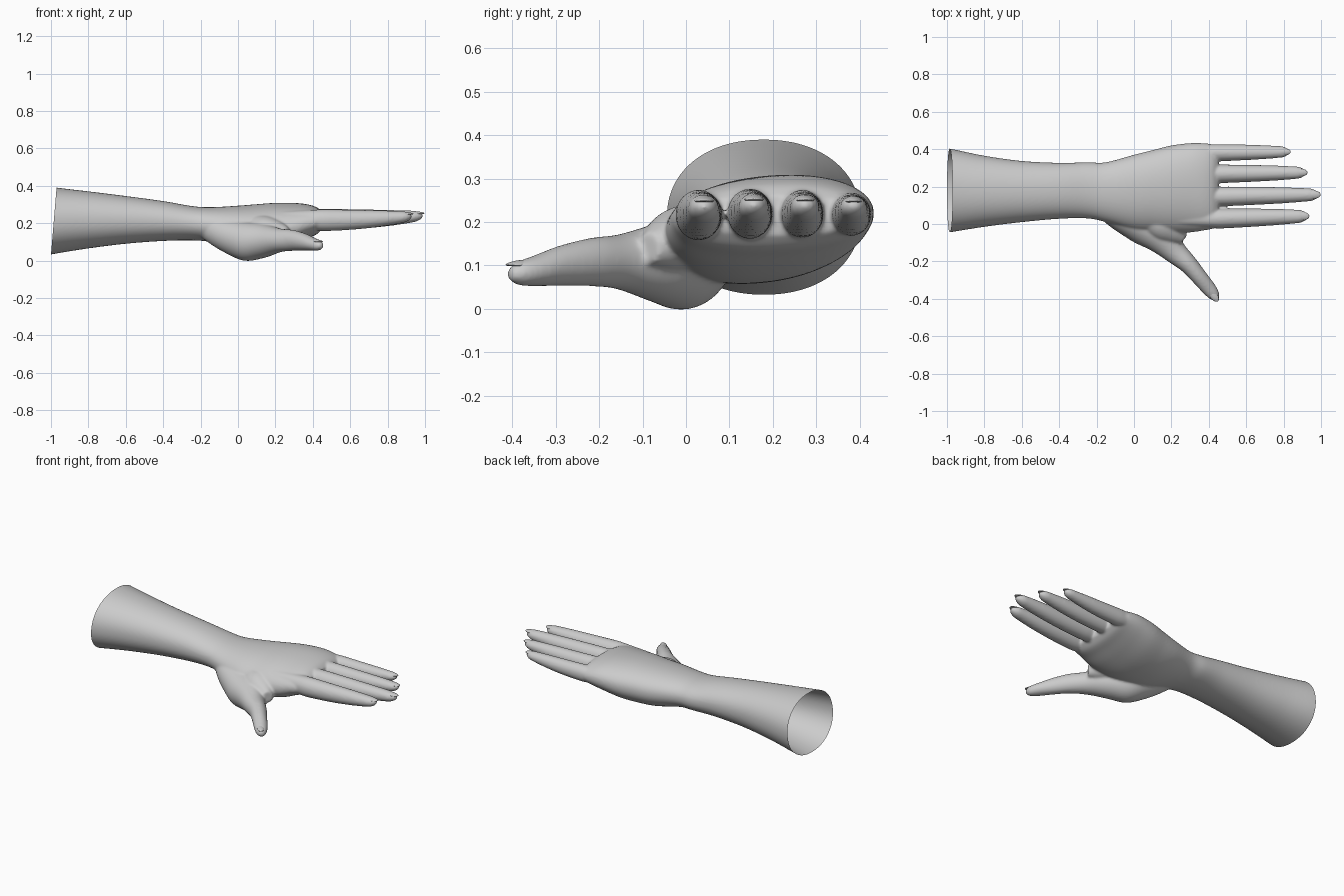
import bpy, bmesh, math
from mathutils import Vector

if "Cube" in bpy.data.objects:
    bpy.data.objects.remove(bpy.data.objects["Cube"])

skin = bpy.data.materials.new("plain grey")
skin.diffuse_color = (0.6, 0.6, 0.6, 1)
skin.use_nodes = True
skin.node_tree.nodes["Principled BSDF"].inputs["Base Color"].default_value = skin.diffuse_color


def spline(rows, steps=6):
    """Catmull-Rom interpolation of table rows."""
    out = []
    for i in range(len(rows) - 1):
        a, b = rows[max(i - 1, 0)], rows[i]
        c, d = rows[i + 1], rows[min(i + 2, len(rows) - 1)]
        for k in range(steps):
            t = k / steps
            out.append([0.5 * (2 * q + (r - p) * t + (2 * p - 5 * q + 4 * r - s) * t * t
                               + (3 * q - p - 3 * r + s) * t ** 3)
                        for p, q, r, s in zip(a, b, c, d)])
    return out + [list(rows[-1])]


def loft(bm, rows, straight=False, power=2.0, n=40):
    """Closed tube; row = x, y, z, side radius, up radius, tilt."""
    rings = []
    for i, (x, y, z, rs, ru, tilt) in enumerate(rows):
        p, q = rows[max(i - 1, 0)], rows[min(i + 1, len(rows) - 1)]
        d = Vector((1, 0, 0)) if straight else Vector((q[0] - p[0], q[1] - p[1], 0)).normalized()
        side = Vector((-d.y, d.x, 0))
        ring = []
        for k in range(n):
            a = 2 * math.pi * k / n
            c = math.copysign(abs(math.cos(a)) ** (2 / power), math.cos(a))
            s = math.copysign(abs(math.sin(a)) ** (2 / power), math.sin(a))
            ring.append(bm.verts.new(Vector((x, y, z)) + side * rs * c
                                     + Vector((0, 0, ru * s + tilt * c))))
        rings.append(ring)
    for r0, r1 in zip(rings, rings[1:]):
        for k in range(n):
            bm.faces.new((r0[k], r0[(k + 1) % n], r1[(k + 1) % n], r1[k]))
    bm.faces.new(rings[0][::-1])
    bm.faces.new(rings[-1])


bm = bmesh.new()

# Forearm and palm: x, y low, y high, z low, z high, tilt
arm = [(-1.06, -.055, .415, .02, .405, 0), (-.97, -.042, .40, .038, .39, 0),
       (-.8, -.015, .365, .065, .37, 0), (-.6, .01, .337, .09, .345, 0),
       (-.4, .028, .327, .105, .318, 0), (-.25, .03, .33, .108, .292, 0),
       (-.15, .01, .33, .10, .285, .005), (0, -.035, .37, .065, .292, .015),
       (.1, -.045, .395, .06, .299, .02), (.2, -.05, .42, .07, .306, .02),
       (.3, -.045, .432, .095, .306, .018), (.37, -.035, .432, .12, .30, .01),
       (.42, -.025, .425, .14, .285, .005), (.45, 0, .41, .17, .26, 0)]
loft(bm, spline([(x, (a + b) / 2, (c + d) / 2, (b - a) / 2, (d - c) / 2, t)
                 for x, a, b, c, d, t in arm]), True, 2.15, 64)

# Thumb with the ball of the palm, and the web beside it
thumb = [(-.2, .12, .19, .05, .06, 0), (-.09, .05, .14, .075, .085, 0),
         (.03, .0, .105, .1, .105, 0), (.13, -.06, .105, .092, .092, 0),
         (.22, -.15, .108, .064, .064, 0), (.29, -.215, .108, .05, .056, 0),
         (.35, -.285, .1, .043, .047, 0), (.4, -.345, .088, .039, .036, 0),
         (.43, -.383, .082, .03, .028, 0), (.447, -.405, .08, .013, .014, 0)]
loft(bm, spline(thumb))
web = [(.05, .08, .16, .08, .08, 0), (.15, .0, .16, .09, .08, 0),
       (.22, -.05, .15, .065, .06, 0), (.265, -.085, .14, .03, .035, 0)]
loft(bm, spline(web))

# Fingers: tip x, base y, tip y, side radius, up radius, base z
fingers = [(.93, .029, .042, .054, .059, .216), (.99, .147, .157, .053, .059, .219),
           (.92, .268, .275, .050, .056, .219), (.83, .381, .386, .046, .050, .218)]
for tip, y0, y1, rs, ru, z0 in fingers:
    rows = []
    for i in range(49):
        t = 1 - (1 - i / 48) ** 1.6
        x = .24 + (tip - .24) * t
        u = max(0, (x - .45) / (tip - .45))
        taper = 1 - .22 * u - .2 * u ** 3
        cap = math.sqrt(max(.01, 1 - max(0, (u - .9) / .1) ** 2))
        root = .8 + .2 * min(1, t * 3)
        rows.append((x, y0 + (y1 - y0) * u, z0 + .02 * u * u,
                     rs * taper * cap * root, ru * (taper - .16 * u * u) * cap * root, 0))
    loft(bm, rows)

mesh = bpy.data.meshes.new("hand_and_forearm")
bm.to_mesh(mesh)
bm.free()
hand = bpy.data.objects.new("hand_and_forearm", mesh)
bpy.context.collection.objects.link(hand)
bpy.context.view_layer.objects.active = hand
hand.select_set(True)

# Fuse the parts into one soft skin
fuse = hand.modifiers.new("fuse", 'REMESH')
fuse.mode = 'VOXEL'
fuse.voxel_size = .0065
soft = hand.modifiers.new("soften", 'SMOOTH')
soft.factor, soft.iterations = .5, 10
for name in ("fuse", "soften"):
    bpy.ops.object.modifier_apply(modifier=name)

# Open, slightly slanted cut at the elbow end
bm = bmesh.new()
bm.from_mesh(hand.data)
bmesh.ops.bisect_plane(bm, geom=bm.verts[:] + bm.edges[:] + bm.faces[:],
                       plane_co=(-1, 0, .03), plane_no=(1, 0, -.083), clear_inner=True)
bm.to_mesh(hand.data)
bm.free()
hand.data.materials.clear()
hand.data.materials.append(skin)
hand.data.shade_smooth()


def nail(name, loc, angle, size):
    """Thin curved nail plate."""
    bpy.ops.mesh.primitive_uv_sphere_add(segments=20, ring_count=10, location=loc,
                                         rotation=(0, .12, angle))
    ob = bpy.context.object
    ob.name = name
    ob.scale = size
    for v in ob.data.vertices:
        v.co.z -= .8 * v.co.y ** 2
    ob.data.materials.append(skin)
    ob.data.shade_smooth()


for label, (tip, y0, y1, rs, ru, z0) in zip(("index", "middle", "ring", "little"), fingers):
    nail(label + "_nail", (tip - .028, y1, z0 + .02 + ru * .30), 0, (.036, rs * .42, .006))
nail("thumb_nail", (.427, -.385, .106), math.radians(-52), (.036, .02, .006))
